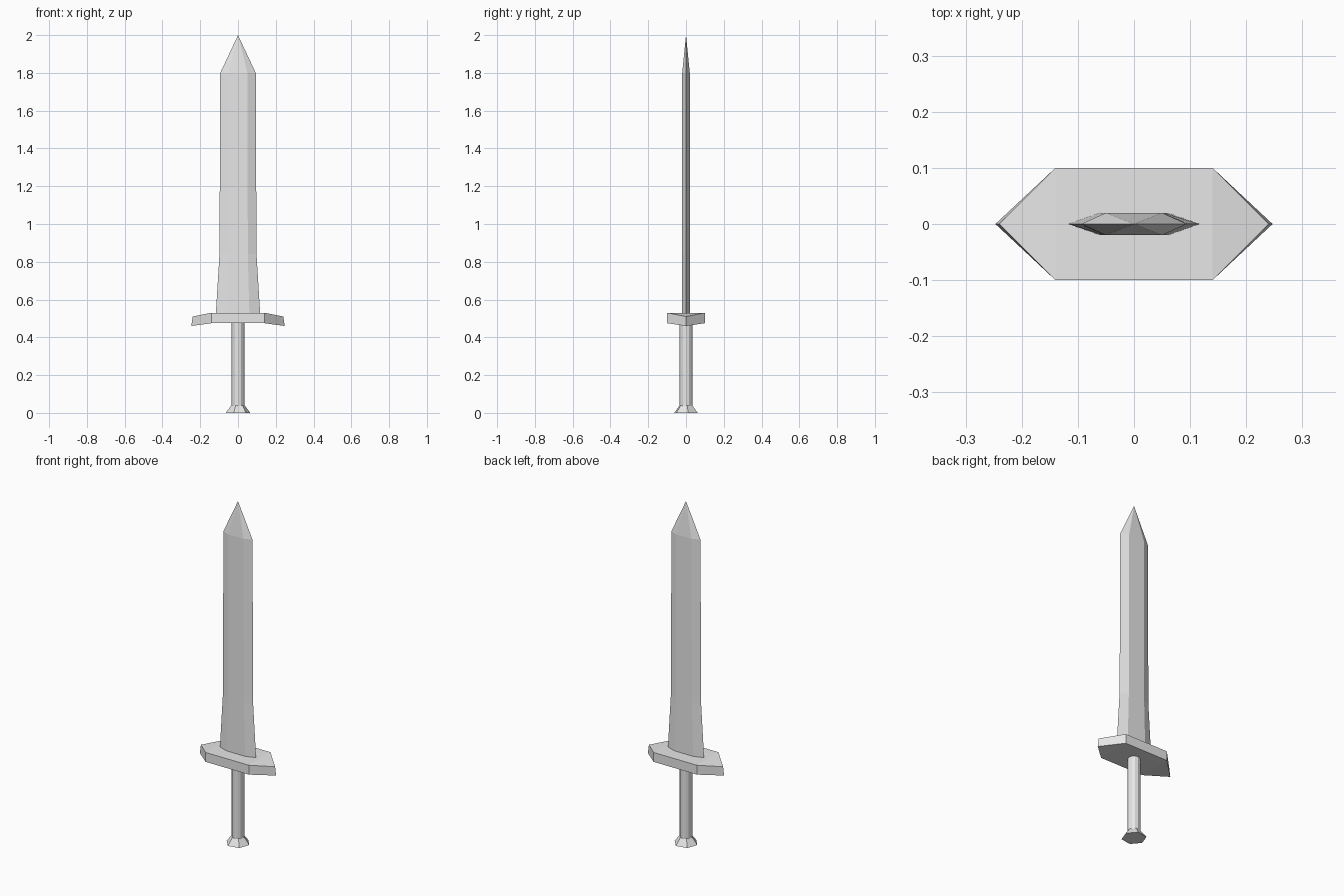
import bpy
import bmesh
from math import cos, sin, pi, radians

cube = bpy.data.objects.get("Cube")
if cube:
    bpy.data.objects.remove(cube, do_unlink=True)

steel = bpy.data.materials.new("grey steel")
steel.use_nodes = True
grey = (0.8, 0.8, 0.8, 1)
steel.diffuse_color = grey
steel.node_tree.nodes["Principled BSDF"].inputs["Base Color"].default_value = grey


def loft(name, rings):
    """Join equal rings of points; a ring of one point makes a tip."""
    bm = bmesh.new()
    loops = [[bm.verts.new(p) for p in ring] for ring in rings]
    for low, high in zip(loops, loops[1:]):
        n = len(low)
        for i in range(n):
            j = (i + 1) % n
            if len(high) == 1:
                bm.faces.new((low[i], low[j], high[0]))
            else:
                bm.faces.new((low[i], low[j], high[j], high[i]))
    bm.faces.new(loops[0][::-1])
    if len(loops[-1]) > 1:
        bm.faces.new(loops[-1])
    bmesh.ops.recalc_face_normals(bm, faces=bm.faces)
    mesh = bpy.data.meshes.new(name)
    bm.to_mesh(mesh)
    bm.free()
    mesh.materials.append(steel)
    obj = bpy.data.objects.new(name, mesh)
    bpy.context.collection.objects.link(obj)
    return obj


def circle(r, z, sides, turn):
    return [(r * cos(turn + 2 * pi * i / sides), r * sin(turn + 2 * pi * i / sides), z)
            for i in range(sides)]


def long_hexagon(tip, flat, depth, z, tip_z):
    return [(tip, 0, tip_z), (flat, depth, z), (-flat, depth, z),
            (-tip, 0, tip_z), (-flat, -depth, z), (flat, -depth, z)]


# Flared pommel
turn = radians(10)
loft("pommel", [circle(0.066, 0, 6, turn), circle(0.036, 0.04, 6, turn)])

# Round grip
grip = loft("grip", [circle(0.034, 0.03, 12, 0), circle(0.034, 0.49, 12, 0)])

# Crossguard with drooping pointed ends, cut along the folds
guard = loft("crossguard", [long_hexagon(0.247, 0.14, 0.1, 0.475, 0.46),
                            long_hexagon(0.24, 0.14, 0.1, 0.53, 0.51)])
bm = bmesh.new()
bm.from_mesh(guard.data)
bm.verts.ensure_lookup_table()
for a, b in ((1, 5), (2, 4), (7, 11), (8, 10)):
    bmesh.ops.connect_vert_pair(bm, verts=[bm.verts[a], bm.verts[b]])
bm.to_mesh(guard.data)
bm.free()

# Bevelled blade, wider at its base, ending in a point
sections = ((0.117, 0.06, 0.5), (0.117, 0.06, 0.53), (0.098, 0.052, 0.84), (0.094, 0.05, 1.8))
loft("blade", [long_hexagon(w, f, 0.02, z, z) for w, f, z in sections] + [[(0, 0, 2)]])
